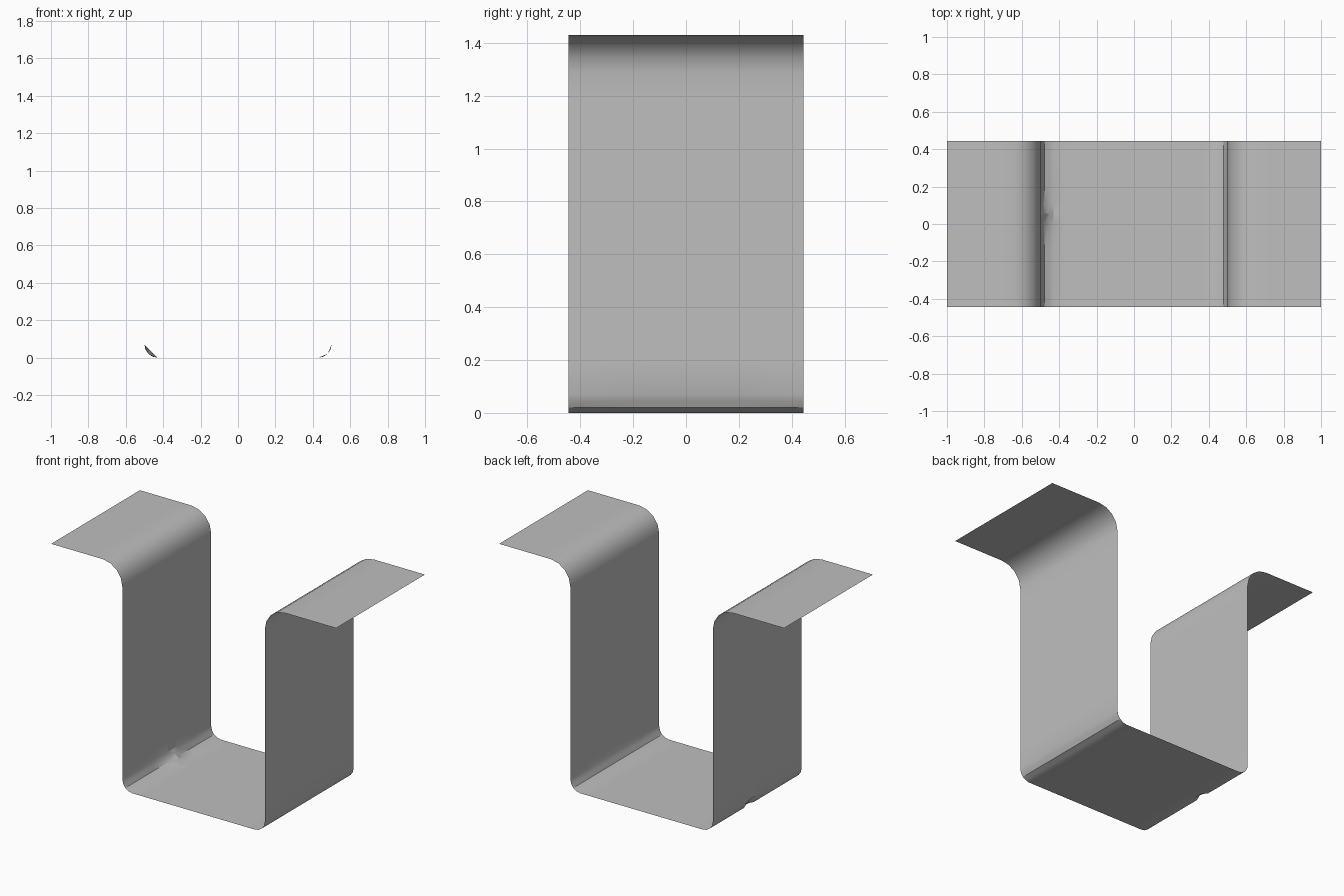
import bpy, bmesh, math

default = bpy.data.objects.get("Cube")
if default:
    bpy.data.objects.remove(default, do_unlink=True)

HALF_DEPTH = 0.445
HEIGHT = 1.43
WALL_X = 0.5
R_TOP, R_BASE = 0.14, 0.07
SEGMENTS = 4
DENT_Y = 0.055

steel = bpy.data.materials.new("grey_sheet_metal")
steel.use_nodes = True
grey = (0.52, 0.52, 0.52, 1)
steel.diffuse_color = grey
steel.node_tree.nodes["Principled BSDF"].inputs["Base Color"].default_value = grey


def arc(cx, cz, radius, start, end):
    """Points of a circular bend, angles in degrees."""
    angles = [math.radians(start + (end - start) * i / SEGMENTS) for i in range(SEGMENTS + 1)]
    return [(cx + radius * math.cos(a), cz + radius * math.sin(a)) for a in angles]


def blend(a, b, t):
    return tuple(p + (q - p) * t for p, q in zip(a, b))


def base_bend(y, dented):
    """Fine bend at the ends, one sharp crease along the middle, flat at the dent."""
    pts = arc(-WALL_X + R_BASE, R_BASE, R_BASE, 180, 270)
    if abs(y) < 0.31:
        pts[1] = blend(pts[0], pts[2], 0.5)
        pts[3] = blend(pts[2], pts[4], 0.5)
    if dented:
        pts = [blend(pts[0], pts[4], i / SEGMENTS) for i in range(SEGMENTS + 1)]
    return pts


def half_section(y, dented=False):
    """Right half of the section, from flange edge to base."""
    flange = [(-1, HEIGHT), (-0.72, HEIGHT)]
    top_bend = arc(-WALL_X - R_TOP, HEIGHT - R_TOP, R_TOP, 90, 0)
    wall = [(-WALL_X, 1.2), (-WALL_X, 0.2)]
    return flange + top_bend + wall + base_bend(y, dented) + [(-0.36, 0)]


def section(y):
    right = half_section(y, dented=abs(y - DENT_Y) < 0.001)
    left = [(-x, z) for x, z in reversed(half_section(y))]
    return right + left


# Folded strip: sections joined along the depth
bm = bmesh.new()
rows_y = [-HALF_DEPTH, -0.3, -0.15, 0.005, DENT_Y, 0.105, 0.2, 0.3, HALF_DEPTH]
rows = [[bm.verts.new((x, y, z)) for x, z in section(y)] for y in rows_y]
for near, far in zip(rows, rows[1:]):
    for i in range(len(near) - 1):
        bm.faces.new((near[i], near[i + 1], far[i + 1], far[i]))

# Smooth bends, sharp creases
bm.normal_update()
for face in bm.faces:
    face.smooth = True
for edge in bm.edges:
    edge.smooth = edge.calc_face_angle(0) < math.radians(30)

mesh = bpy.data.meshes.new("folded_strip")
bm.to_mesh(mesh)
bm.free()
mesh.materials.append(steel)
strip = bpy.data.objects.new("folded_strip", mesh)
bpy.context.collection.objects.link(strip)
